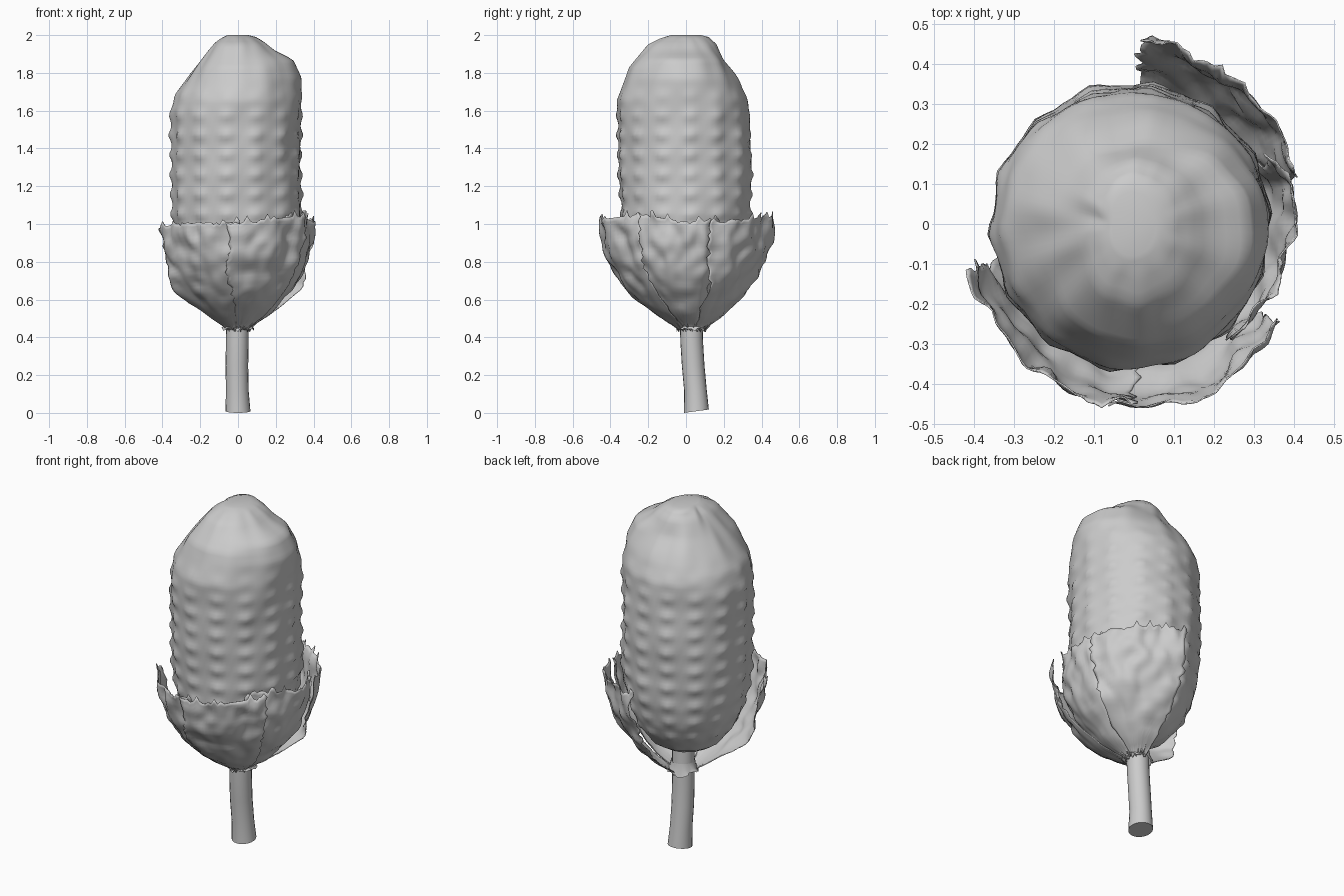
import bpy, random
from math import sin, cos, exp, radians, pi, tau
from mathutils import Vector, noise

if "Cube" in bpy.data.objects:
    bpy.data.objects.remove(bpy.data.objects["Cube"])

random.seed(4)


def lerp_table(table, x):
    if x <= table[0][0]:
        return table[0][1]
    for (x0, y0), (x1, y1) in zip(table, table[1:]):
        if x <= x1:
            return y0 + (y1 - y0) * (x - x0) / (x1 - x0)
    return table[-1][1]


def grid_object(name, rows, closed=False, caps=False, angle=50):
    n = len(rows[0])
    verts = [v for row in rows for v in row]
    faces = []
    for j in range(len(rows) - 1):
        for i in range(n if closed else n - 1):
            k = (i + 1) % n
            faces.append((j * n + i, j * n + k, (j + 1) * n + k, (j + 1) * n + i))
    if caps:
        faces.append(tuple(reversed(range(n))))
        faces.append(tuple(range(len(verts) - n, len(verts))))
    me = bpy.data.meshes.new(name)
    me.from_pydata(verts, [], faces)
    ob = bpy.data.objects.new(name, me)
    bpy.context.collection.objects.link(ob)
    bpy.ops.object.select_all(action='DESELECT')
    ob.select_set(True)
    bpy.context.view_layer.objects.active = ob
    bpy.ops.object.shade_smooth_by_angle(angle=radians(angle))
    return ob


# Cob: lopsided dome, radius by height in the +x, +y, -x and -y directions
base = [(0.57, 0.06), (0.585, 0.12), (0.62, 0.18), (0.7, 0.25), (0.8, 0.3), (0.92, 0.33), (1.05, 0.345)]
crowns = [
    [(1.3, 0.34), (1.77, 0.34), (1.87, 0.3), (1.92, 0.2), (1.96, 0.15), (1.99, 0.1), (2.0, 0.06)],
    [(1.3, 0.35), (1.65, 0.335), (1.75, 0.285), (1.8, 0.25), (1.87, 0.19), (1.95, 0.16), (1.99, 0.12), (2.0, 0.08)],
    [(1.3, 0.352), (1.6, 0.352), (1.7, 0.32), (1.85, 0.2), (1.96, 0.11), (1.99, 0.07), (2.0, 0.05)],
    [(1.3, 0.36), (1.65, 0.365), (1.83, 0.3), (1.95, 0.2), (1.985, 0.13), (2.0, 0.08)],
]
profiles = [base + c for c in crowns]
COLS, SEG = 14, 84
heights = [0.57 + 0.0175 * k for k in range(80)] + [1.965, 1.98, 1.99, 1.996, 2.0]
rows = []
for z in heights:
    radii = [lerp_table(p, z) for p in profiles]
    fade = lerp_table([(0.57, 0), (0.7, 1), (1.5, 1), (1.8, 0)], z)
    row = []
    for i in range(SEG):
        a = tau * i / SEG
        r = sum(rad * max(0, cos(a - k * pi / 2)) ** 2 for k, rad in enumerate(radii))
        # kernel bumps in vertical columns
        c = 0.5 + 0.5 * cos(COLS * (a - radians(4)))
        v = 0.5 + 0.5 * cos(tau * z / 0.105)
        r += fade * (0.015 * c ** 2 * v ** 1.5 - 0.006)
        if z < 1.99:
            r += 0.012 * noise.noise(Vector((3 * cos(a), 3 * sin(a), 5 * z)))
        row.append((r * cos(a) - 0.005, r * sin(a), z))
    rows.append(row)
grid_object("cob", rows, closed=True, caps=True)

# Stem: slightly bent tube with a flat cut end
path = [(0.0, 0.055, 0.0), (-0.004, 0.05, 0.12), (-0.006, 0.038, 0.25),
        (-0.004, 0.03, 0.38), (0.0, 0.025, 0.6)]
rows = []
for k, (x, y, z) in enumerate(path):
    r = 0.066 if k == 0 else 0.06
    rows.append([(x + r * cos(tau * i / 20), y + r * sin(tau * i / 20),
                  z + (0.009 + 0.009 * sin(tau * i / 20) if k == 0 else 0)) for i in range(20)])
grid_object("stem", rows, closed=True, caps=True)

# Husk leaves: rim radius by angle, torn at the edges, left open at back left
husk_profile = [(0.45, 0.15), (0.48, 0.26), (0.52, 0.39), (0.58, 0.54), (0.65, 0.69),
                (0.72, 0.8), (0.8, 0.885), (0.9, 0.97), (1.05, 1.0)]
leaves = {
    "husk_left": [(196, 0.43), (210, 0.43), (228, 0.44), (250, 0.455), (271, 0.45)],
    "husk_front": [(265, 0.46), (290, 0.46), (305, 0.445), (327, 0.44)],
    "husk_right": [(312, 0.385), (325, 0.385), (345, 0.405), (360, 0.41), (375, 0.415), (387, 0.37)],
    "husk_back": [(378, 0.43), (390, 0.44), (410, 0.435), (425, 0.44), (440, 0.455), (448, 0.467)],
}
flare = {"husk_left": 0.06, "husk_back": 0.05}
rim_height = [(196, 0.97), (215, 1.0), (270, 1.01), (325, 1.05), (360, 1.01), (390, 1.02), (448, 1.04)]
NR = 30
for name, rim in leaves.items():
    a0, a1 = rim[0][0], rim[-1][0]
    n = int((a1 - a0) / 2.2)
    jag = [random.choice((0, 0, 0, 0, 0.005, -0.01, 0.015, 0.03)) for _ in range(n + 1)]
    rows = []
    for j in range(NR + 1):
        t = j / NR
        # ragged side edges
        s0, s1 = (random.uniform(-2.5, 1.5) for _ in range(2))
        wander = 4 * noise.noise(Vector((a0, 5 * t, 0.5)))
        row = []
        for i in range(n + 1):
            u = i / n
            deg = a0 + (a1 - a0) * u
            R = lerp_table(rim, deg)
            deg += (s0 + wander) * max(0, 1 - 8 * u) + (s1 + wander) * max(0, 8 * u - 7)
            top = lerp_table(rim_height, deg) + jag[i] * t ** 8
            z = 0.44 + (top - 0.44) * t + jag[i] * (1 - t) ** 10
            a = radians(deg)
            r = R * lerp_table(husk_profile, z)
            p = Vector((r * cos(a), r * sin(a), 0.8 * z))
            r += t ** 0.5 * (0.022 * noise.noise(9 * p) + 0.022 * noise.noise(16 * p))
            # loose edge billowing outward low down
            r += flare.get(name, 0) * max(0, 1 - 4 * u) * exp(-((z - 0.65) / 0.09) ** 2)
            centre_y = 0.03 * (1 - t) ** 3
            row.append((r * cos(a), r * sin(a) + centre_y, z))
        rows.append(row)
    ob = grid_object(name, rows)
    mod = ob.modifiers.new("thickness", 'SOLIDIFY')
    mod.thickness = 0.004
    mod.offset = 0

# Small torn frill where the husk meets the stem
rows = []
for j, (r, z) in enumerate([(0.064, 0.5), (0.07, 0.465), (0.08, 0.44)]):
    rows.append([((r + (j == 2) * random.uniform(-0.015, 0.015)) * cos(tau * i / 28),
                  0.028 + r * sin(tau * i / 28),
                  z + (j == 2) * random.uniform(-0.015, 0.015)) for i in range(28)])
grid_object("husk_frill", rows, closed=True)
